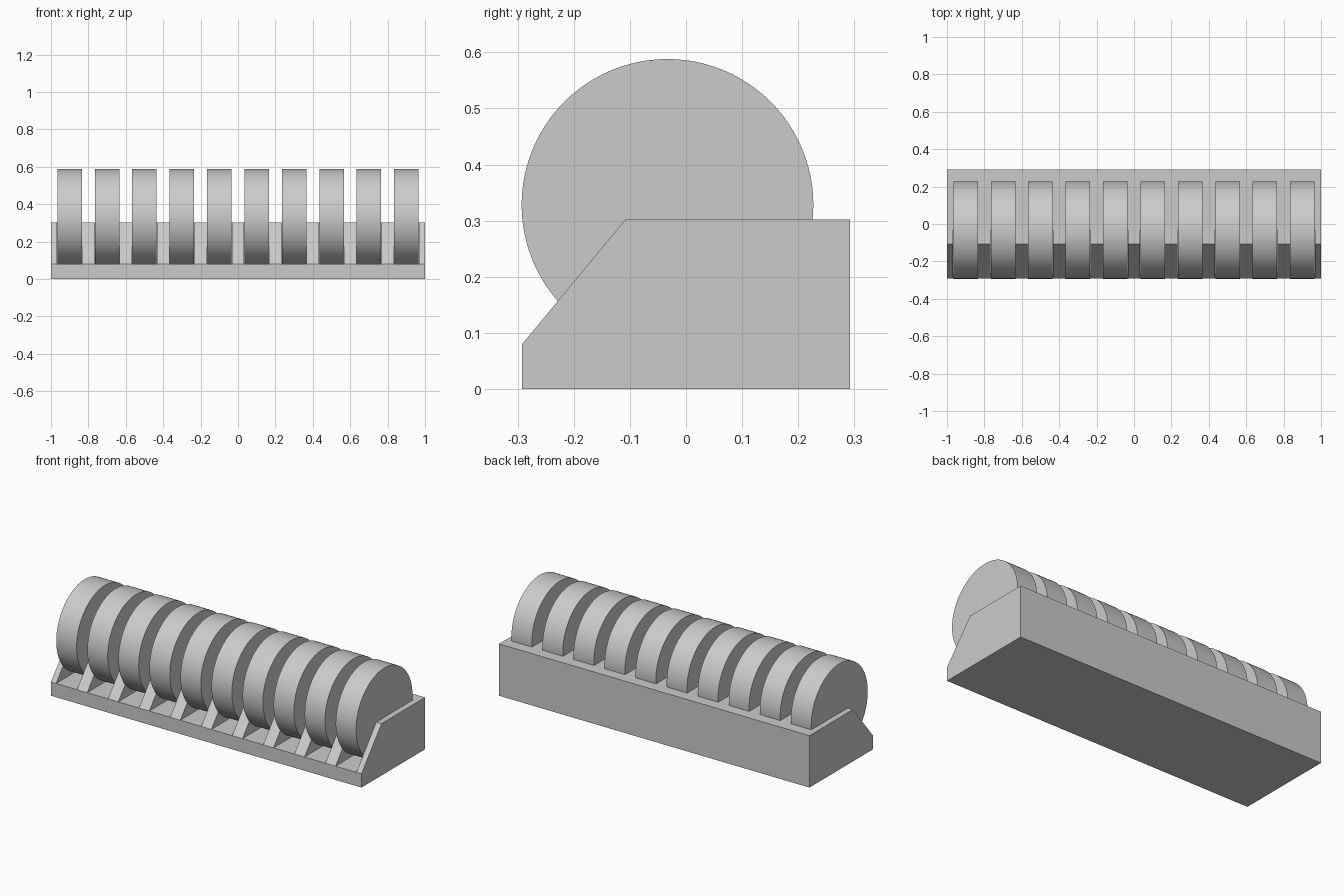
import bpy, bmesh, math
from mathutils import Matrix

cube = bpy.data.objects.get("Cube")
if cube:
    bpy.data.objects.remove(cube, do_unlink=True)

COUNT, PITCH = 10, 0.2
DISC_WIDTH, SLOT_WIDTH = 0.131, 0.134
RADIUS, DISC_Y, DISC_Z = 0.26, -0.033, 0.328
HALF_DEPTH, HEIGHT, FLOOR = 0.292, 0.302, 0.08

grey = bpy.data.materials.new("plain grey")
grey.use_nodes = True
colour = (0.6, 0.6, 0.6, 1)
grey.diffuse_color = colour
grey.node_tree.nodes["Principled BSDF"].inputs["Base Color"].default_value = colour


def finish(name, bm):
    mesh = bpy.data.meshes.new(name)
    bmesh.ops.recalc_face_normals(bm, faces=bm.faces)
    bm.to_mesh(mesh)
    bm.free()
    mesh.materials.append(grey)
    obj = bpy.data.objects.new(name, mesh)
    bpy.context.collection.objects.link(obj)
    return obj


def activate(obj):
    bpy.ops.object.select_all(action="DESELECT")
    obj.select_set(True)
    bpy.context.view_layer.objects.active = obj


def extrude_x(bm, profile, x0, x1):
    face = bm.faces.new([bm.verts.new((x0, y, z)) for y, z in profile])
    ext = bmesh.ops.extrude_face_region(bm, geom=[face])
    moved = [v for v in ext["geom"] if isinstance(v, bmesh.types.BMVert)]
    bmesh.ops.translate(bm, verts=moved, vec=(x1 - x0, 0, 0))


centres = [(i - (COUNT - 1) / 2) * PITCH for i in range(COUNT)]

# Rack body with a sloped front
bm = bmesh.new()
extrude_x(bm, [(-HALF_DEPTH, 0), (HALF_DEPTH, 0), (HALF_DEPTH, HEIGHT),
               (-0.108, HEIGHT), (-HALF_DEPTH, FLOOR)], -1, 1)
rack = finish("rack", bm)

# Slots open to the front, ending beneath the discs
bm = bmesh.new()
for x in centres:
    extrude_x(bm, [(-0.4, FLOOR), (DISC_Y, FLOOR), (DISC_Y, 0.5), (-0.4, 0.5)],
              x - SLOT_WIDTH / 2, x + SLOT_WIDTH / 2)
cutter = finish("slot_cutter", bm)
cutter.hide_render = True
activate(rack)
cut = rack.modifiers.new("slots", "BOOLEAN")
cut.operation, cut.solver, cut.object = "DIFFERENCE", "EXACT", cutter
bpy.ops.object.modifier_apply(modifier=cut.name)
bpy.data.objects.remove(cutter, do_unlink=True)

# Row of thick round discs
for i, x in enumerate(centres):
    bm = bmesh.new()
    bmesh.ops.create_cone(bm, cap_ends=True, segments=96, radius1=RADIUS,
                          radius2=RADIUS, depth=DISC_WIDTH,
                          matrix=Matrix.Rotation(math.pi / 2, 4, "Y"))
    disc = finish(f"disc_{i + 1}", bm)
    disc.location = (x, DISC_Y, DISC_Z)
    activate(disc)
    bpy.ops.object.shade_smooth_by_angle(angle=math.radians(30))
